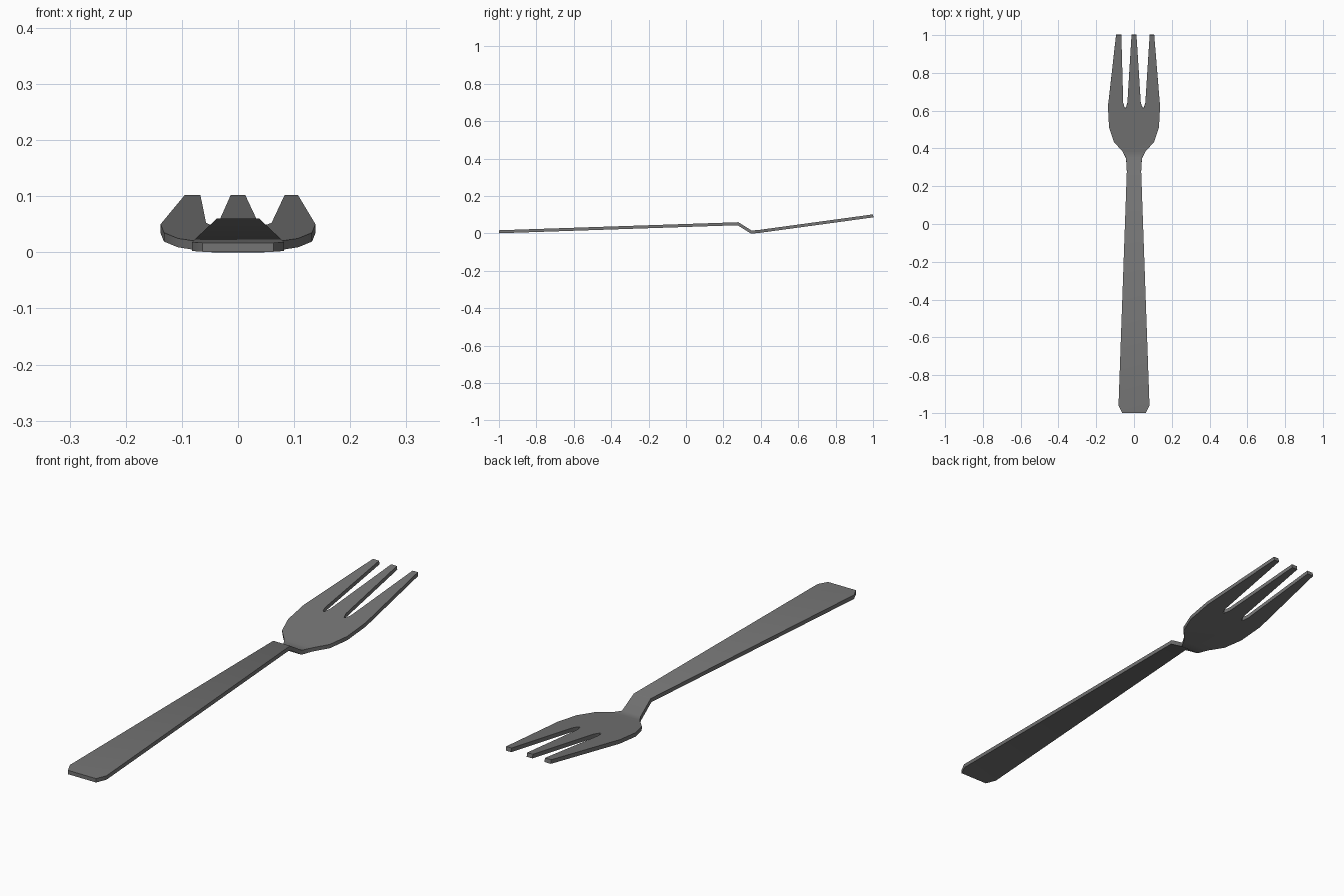
import bpy
import bmesh
import math

cube = bpy.data.objects.get("Cube")
if cube:
    bpy.data.objects.remove(cube, do_unlink=True)

# Dark grey metal
metal = bpy.data.materials.new("dark grey metal")
metal.use_nodes = True
colour = (0.18, 0.18, 0.18, 1)
metal.diffuse_color = colour
metal.node_tree.nodes["Principled BSDF"].inputs["Base Color"].default_value = colour

THICKNESS = 0.016

# Side profile of the upper surface: (y, z) at every bend
BENDS = [(-1, 0.017), (0.28, 0.06), (0.35, 0.016), (0.385, 0.018), (1, 0.102)]


def height(y):
    for (y0, z0), (y1, z1) in zip(BENDS, BENDS[1:]):
        if y <= y1 + 1e-5:
            return z0 + (z1 - z0) * (y - y0) / (y1 - y0)
    return BENDS[-1][1]


# Plan outline: right-hand edge, mirrored for the other side
edge = [(0.063, -1), (0.082, -0.96), (0.038, 0.28), (0.042, 0.35), (0.062, 0.385),
        (0.107, 0.435), (0.132, 0.51), (0.138, 0.62)]
# Three tapered tines with two rounded slots between them
tines = [(0.107, 1), (0.083, 1), (0.06, 0.64), (0.052, 0.615), (0.045, 0.615),
         (0.036, 0.64), (0.013, 1), (-0.013, 1), (-0.035, 0.64), (-0.043, 0.615),
         (-0.05, 0.615), (-0.057, 0.64), (-0.067, 1), (-0.095, 1)]
outline = edge + tines + [(-x, y) for x, y in reversed(edge)]

bm = bmesh.new()
bm.faces.new([bm.verts.new((x, y, 0)) for x, y in outline])

# Cut across at each bend, then lift to the side profile
for y, _ in BENDS[1:-1]:
    bmesh.ops.bisect_plane(bm, geom=bm.verts[:] + bm.edges[:] + bm.faces[:],
                           dist=1e-5, plane_co=(0, y, 0), plane_no=(0, 1, 0))
for v in bm.verts:
    v.co.z = height(v.co.y)
bm.normal_update()

mesh = bpy.data.meshes.new("fork")
bm.to_mesh(mesh)
bm.free()
fork = bpy.data.objects.new("fork", mesh)
bpy.context.collection.objects.link(fork)
mesh.materials.append(metal)

# Give the sheet its thickness, keeping the top surface in place
solid = fork.modifiers.new("thickness", "SOLIDIFY")
solid.thickness = THICKNESS
solid.offset = -1
solid.use_even_offset = True

bpy.ops.object.select_all(action="DESELECT")
fork.select_set(True)
bpy.context.view_layer.objects.active = fork
bpy.ops.object.modifier_apply(modifier=solid.name)
bpy.ops.object.shade_smooth_by_angle(angle=math.radians(40))
